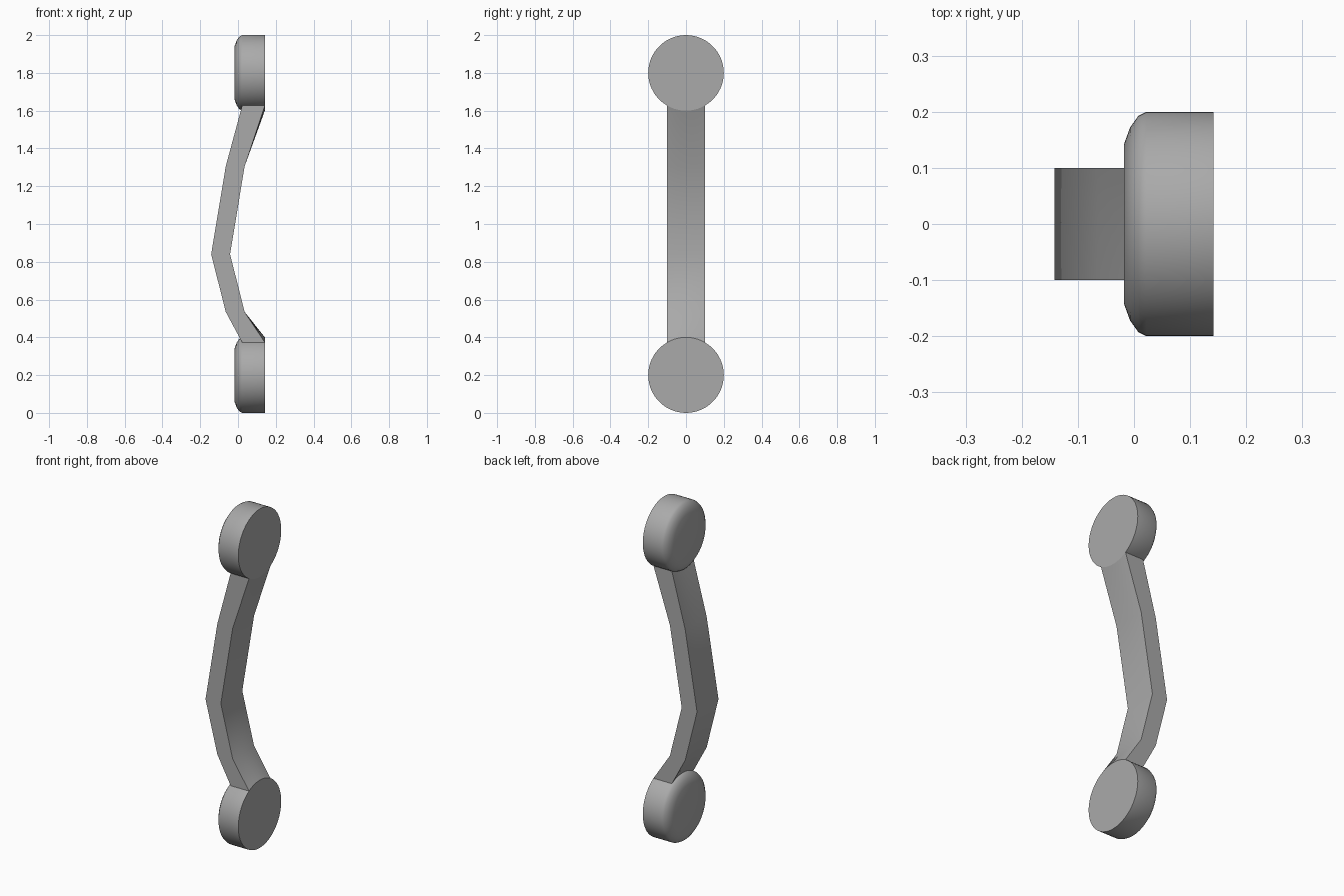
import bpy, bmesh, math

cube = bpy.data.objects.get("Cube")
if cube:
    bpy.data.objects.remove(cube, do_unlink=True)

GREY = (0.4, 0.4, 0.4, 1)
mat = bpy.data.materials.new("grey metal")
mat.use_nodes = True
mat.diffuse_color = GREY
mat.node_tree.nodes["Principled BSDF"].inputs["Base Color"].default_value = GREY

RADIUS, HALF_WIDTH = 0.2, 0.1
LOW_Z, HIGH_Z = 0.2, 1.8
BACK_X = 0.142
SEGMENTS = 60


def finish(name, bm):
    bmesh.ops.recalc_face_normals(bm, faces=bm.faces)
    mesh = bpy.data.meshes.new(name)
    bm.to_mesh(mesh)
    bm.free()
    mesh.materials.append(mat)
    obj = bpy.data.objects.new(name, mesh)
    bpy.context.collection.objects.link(obj)
    bpy.ops.object.select_all(action='DESELECT')
    obj.select_set(True)
    bpy.context.view_layer.objects.active = obj
    bpy.ops.object.shade_smooth_by_angle(angle=math.radians(32))
    return obj


# Round mounting pads: flat at +x, rounded rim at -x
def pad(name, z):
    bm = bmesh.new()
    profile = [(BACK_X, RADIUS), (0.022, RADIUS), (0.008, 0.193),
               (-0.007, 0.172), (-0.018, 0.142)]
    rings = []
    for x, r in profile:
        angles = [2 * math.pi * i / SEGMENTS for i in range(SEGMENTS)]
        rings.append([bm.verts.new((x, r * math.sin(a), z + r * math.cos(a)))
                      for a in angles])
    for a, b in zip(rings, rings[1:]):
        for i in range(SEGMENTS):
            j = (i + 1) % SEGMENTS
            bm.faces.new((a[i], a[j], b[j], b[i]))
    bm.faces.new(rings[0])
    bm.faces.new(rings[-1])
    return finish(name, bm)


pad("lower_pad", LOW_Z)
pad("upper_pad", HIGH_Z)


# Bent grip: its ends follow the round rims of the pads
def grip():
    bm = bmesh.new()
    outer = [(-0.065, 0.535), (-0.142, 0.84), (-0.065, 1.305)]
    inner = [(0.035, 0.535), (-0.042, 0.84), (0.035, 1.305)]
    columns = 10
    loops = []
    for i in range(columns + 1):
        # even steps along the rim arc
        y = RADIUS * math.sin(math.radians(-30 + 60 * i / columns))
        rim = math.sqrt(RADIUS ** 2 - y ** 2)
        low, high = LOW_Z + rim, HIGH_Z - rim
        left = [(0.022, low)] + outer + [(0.022, high)]
        right = [(BACK_X, low)] + inner + [(BACK_X, high)]
        loops.append([[bm.verts.new((x, y, z)) for x, z in side]
                      for side in (left, right)])
    for a, b in zip(loops, loops[1:]):
        for side in (0, 1):
            for k in range(4):
                bm.faces.new((a[side][k], a[side][k + 1],
                              b[side][k + 1], b[side][k]))
        for k in (0, 4):
            bm.faces.new((a[0][k], a[1][k], b[1][k], b[0][k]))
    for left, right in (loops[0], loops[-1]):
        for k in range(4):
            bm.faces.new((left[k], left[k + 1], right[k + 1], right[k]))
    return finish("grip", bm)


grip()
